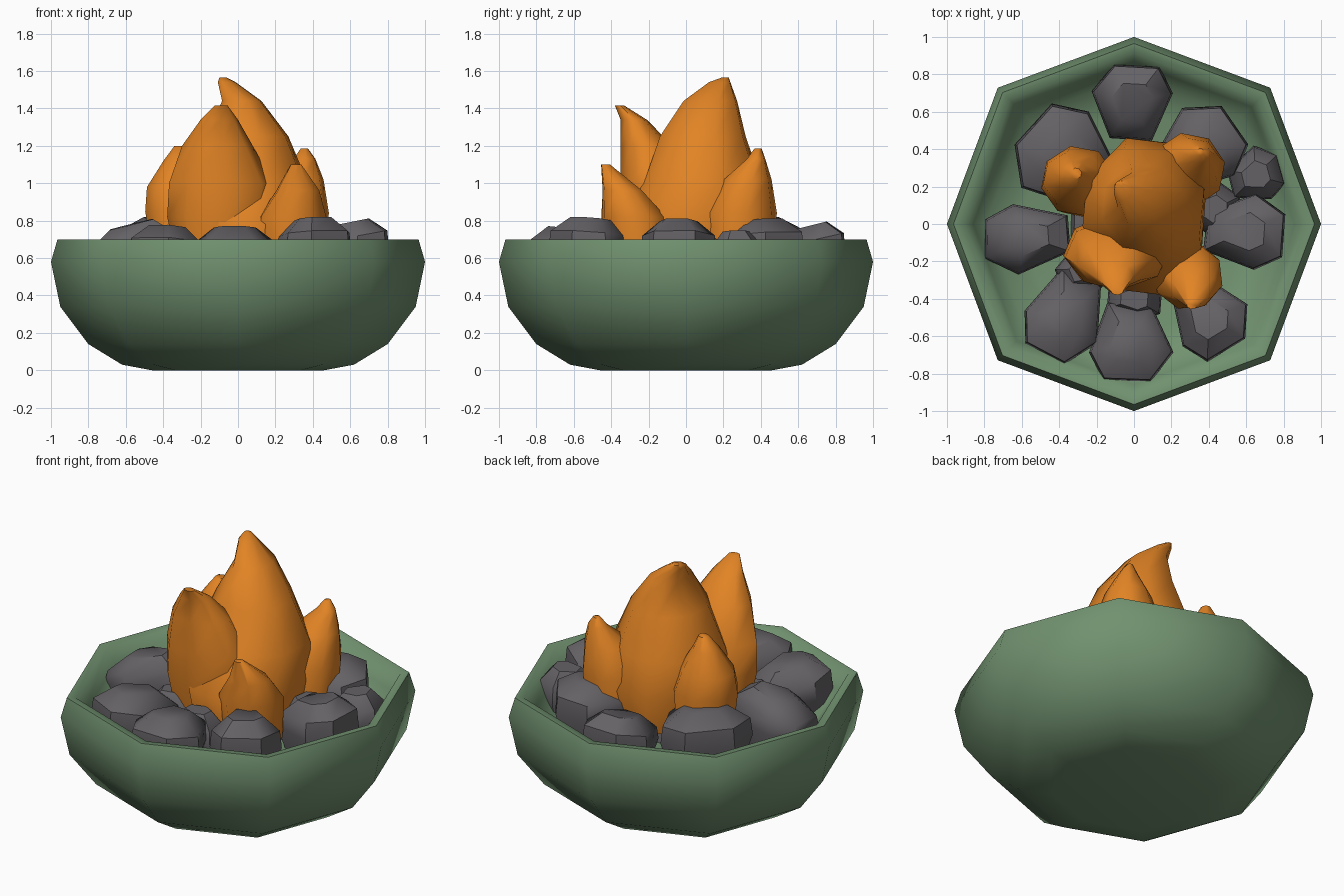
import bpy, bmesh, math, random
from math import cos, sin, radians, pi

random.seed(4)


def material(name, rgb):
    m = bpy.data.materials.new(name)
    m.diffuse_color = (*rgb, 1)
    return m


GREEN = material("green_glaze", (0.165, 0.285, 0.16))
COAL = material("coal_grey", (0.13, 0.122, 0.132))
FLAME = material("flame_orange", (0.76, 0.23, 0.018))


def loft(name, rings, mat, angle):
    """Skin a stack of equal-sized point rings and cap both ends."""
    bm = bmesh.new()
    loops = [[bm.verts.new(p) for p in ring] for ring in rings]
    n = len(loops[0])
    for a, b in zip(loops, loops[1:]):
        for i in range(n):
            j = (i + 1) % n
            bm.faces.new((a[i], a[j], b[j], b[i]))
    bm.faces.new(loops[0][::-1])
    bm.faces.new(loops[-1])
    bmesh.ops.recalc_face_normals(bm, faces=bm.faces)
    me = bpy.data.meshes.new(name)
    bm.to_mesh(me)
    bm.free()
    me.materials.append(mat)
    ob = bpy.data.objects.new(name, me)
    bpy.context.collection.objects.link(ob)
    bpy.ops.object.select_all(action='DESELECT')
    ob.select_set(True)
    bpy.context.view_layer.objects.active = ob
    bpy.ops.object.shade_smooth_by_angle(angle=radians(angle))
    return ob


# Bowl: eight-sided, profile runs up the outside, over the rim, down inside
PROFILE = [(0.46, 0.0), (0.62, 0.03), (0.80, 0.14), (0.95, 0.34), (1.0, 0.58),
           (0.965, 0.70), (0.915, 0.695), (0.86, 0.60), (0.79, 0.51), (0.62, 0.46)]
bowl_rings = []
for r, z in PROFILE:
    ring = []
    for k in range(8):
        rr = r * (1.03 if k % 2 else 1.0)
        ring.append((rr * cos(k * pi / 4), rr * sin(k * pi / 4), z))
    bowl_rings.append(ring)
loft("bowl", bowl_rings, GREEN, 80)

# Coals: one tapered boulder outline, turned and sized for each coal
OUTLINE = [(-0.5, -0.24), (0.12, -0.5), (0.46, -0.33), (0.5, 0.22), (0.15, 0.5), (-0.46, 0.27)]


def coal(name, x, y, turn, length, width, top, tilt):
    c, s = cos(radians(turn)), sin(radians(turn))
    jitter = [random.uniform(0.96, 1.03) for _ in OUTLINE]
    rings = []
    for z, scale, lean in ((0.42, 0.75, 0), (top - 0.2, 1.0, 0.3),
                           (top - 0.1, 0.95, 0.9), (top - 0.02, 0.5, 1)):
        ring = []
        for (u, v), k in zip(OUTLINE, jitter):
            a, b = u * length * scale * k, v * width * scale * k
            ring.append((x + a * c - b * s, y + a * s + b * c, z + lean * tilt * a))
        rings.append(ring)
    loft(name, rings, COAL, 42)


COALS = [  # x, y, turn, length, width, top, tilt
    (-0.01, 0.65, 90, 0.42, 0.45, 0.79, 0.25),
    (-0.37, 0.35, 140, 0.52, 0.54, 0.82, 0.15),
    (-0.57, -0.07, 187, 0.47, 0.38, 0.80, -0.25),
    (-0.37, -0.49, 248, 0.48, 0.43, 0.78, 0.15),
    (-0.02, -0.63, 272, 0.43, 0.46, 0.78, 0.1),
    (0.40, -0.50, 305, 0.40, 0.42, 0.83, 0.1),
    (0.59, -0.04, 0, 0.43, 0.41, 0.81, 0.2),
    (0.65, 0.26, 20, 0.30, 0.30, 0.76, 0.1),
    (0.35, 0.40, 40, 0.48, 0.46, 0.82, 0.1),
    (-0.27, -0.24, 30, 0.30, 0.28, 0.72, 0.0),
    (0.43, 0.08, 60, 0.28, 0.26, 0.73, 0.0),
    (0.0, -0.40, 0, 0.30, 0.24, 0.72, 0.0),
    (0.0, 0.0, 0, 0.70, 0.70, 0.66, 0.0),
]
for i, args in enumerate(COALS, 1):
    coal(f"coal_{i}", *args)


# Flames: eight-sided tongues given as x, y, z, half width, half depth per level
def flame(name, levels, phase):
    rings = [[(x + rx * cos(phase + k * pi / 4), y + ry * sin(phase + k * pi / 4), z)
              for k in range(8)] for x, y, z, rx, ry in levels]
    loft(name, rings, FLAME, 58)


flame("flame_centre", [
    (0.06, 0.04, 0.55, 0.30, 0.39), (0.06, 0.04, 0.78, 0.34, 0.44),
    (0.05, 0.09, 1.0, 0.34, 0.33), (0.05, 0.09, 1.25, 0.23, 0.24),
    (0.02, 0.13, 1.44, 0.11, 0.15), (-0.06, 0.18, 1.54, 0.05, 0.06),
    (-0.08, 0.21, 1.565, 0.02, 0.02)], 0.3)
flame("flame_front_left", [
    (-0.10, -0.13, 0.55, 0.22, 0.18), (-0.10, -0.15, 0.82, 0.28, 0.20),
    (-0.09, -0.16, 1.0, 0.28, 0.19), (-0.11, -0.21, 1.2, 0.19, 0.14),
    (-0.10, -0.28, 1.34, 0.10, 0.07), (-0.09, -0.355, 1.415, 0.035, 0.025)], 0.1)
flame("flame_front_right", [
    (0.28, -0.25, 0.55, 0.17, 0.17), (0.29, -0.28, 0.82, 0.19, 0.18),
    (0.32, -0.34, 0.96, 0.12, 0.11), (0.31, -0.43, 1.10, 0.03, 0.025)], 0.5)
flame("flame_back_right", [
    (0.28, 0.28, 0.55, 0.18, 0.18), (0.29, 0.29, 0.84, 0.20, 0.20),
    (0.32, 0.33, 1.02, 0.14, 0.13), (0.355, 0.375, 1.13, 0.06, 0.05),
    (0.355, 0.385, 1.185, 0.02, 0.02)], 0.2)
flame("flame_left", [
    (-0.28, 0.21, 0.55, 0.17, 0.18), (-0.30, 0.23, 0.85, 0.20, 0.19),
    (-0.32, 0.24, 0.98, 0.17, 0.15), (-0.32, 0.26, 1.12, 0.08, 0.08),
    (-0.31, 0.27, 1.20, 0.03, 0.03)], 0.2)
